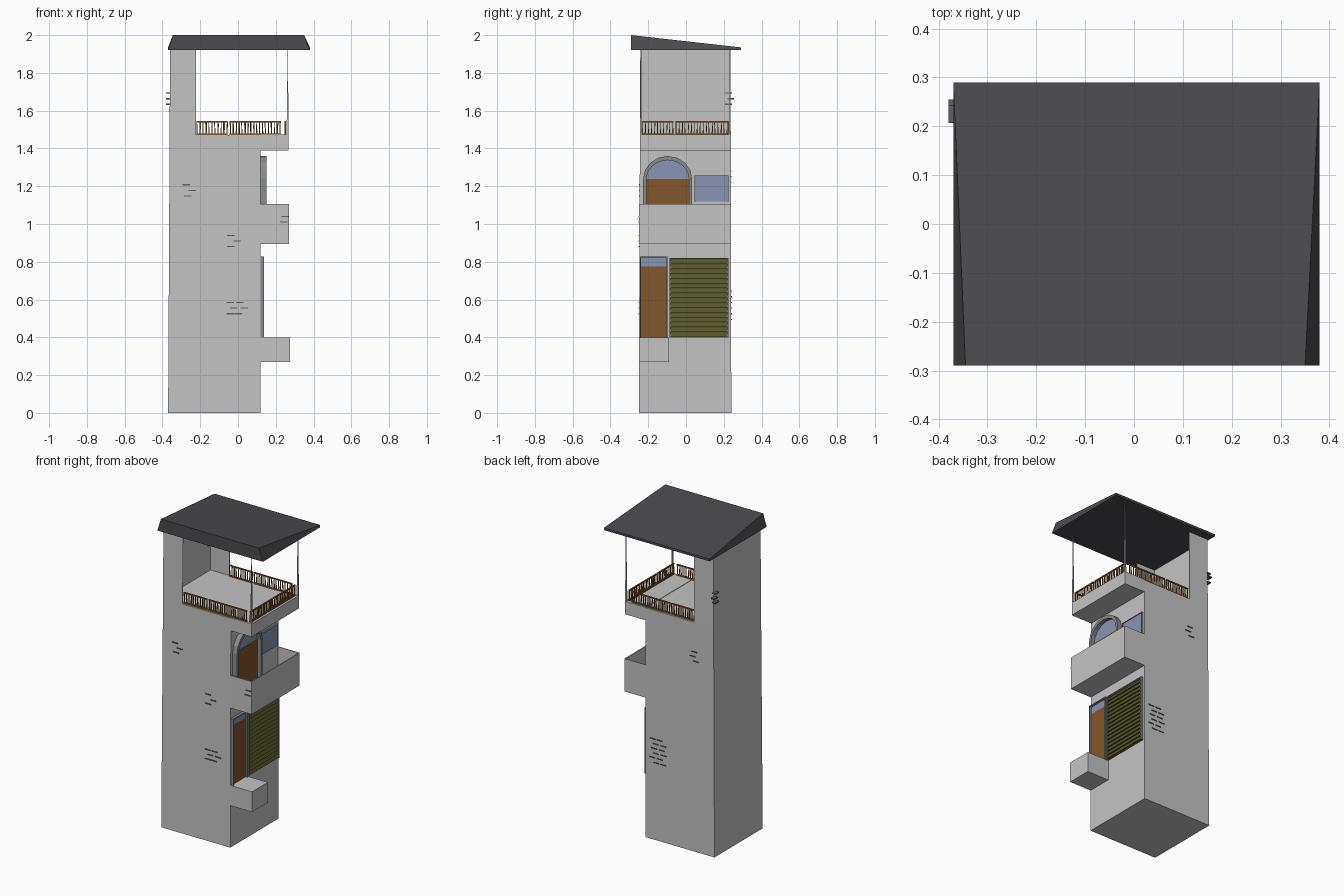
import bpy, bmesh, math, random
from mathutils import Matrix, Vector

if "Cube" in bpy.data.objects:
    bpy.data.objects.remove(bpy.data.objects["Cube"])

random.seed(4)


def mat(name, r, g, b):
    m = bpy.data.materials.new(name)
    m.diffuse_color = (r, g, b, 1)
    m.use_nodes = True
    m.node_tree.nodes["Principled BSDF"].inputs["Base Color"].default_value = m.diffuse_color
    return m


WALL = mat("wall grey", 0.55, 0.55, 0.55)
FRAME = mat("frame grey", 0.25, 0.26, 0.27)
ROOF = mat("roof charcoal", 0.07, 0.068, 0.078)
BRICK = mat("brick dark grey", 0.12, 0.12, 0.12)
DOOR = mat("door brown", 0.23, 0.095, 0.027)
RAIL = mat("railing brown", 0.27, 0.11, 0.02)
GLASS = mat("glass blue", 0.25, 0.30, 0.46)
SHUTTER = mat("shutter olive", 0.095, 0.095, 0.022)


def finish(name, bm, m):
    bmesh.ops.recalc_face_normals(bm, faces=bm.faces)
    me = bpy.data.meshes.new(name)
    bm.to_mesh(me)
    bm.free()
    me.materials.append(m)
    ob = bpy.data.objects.new(name, me)
    bpy.context.collection.objects.link(ob)
    return ob


def prism(bm, bot, top, z0, z1):
    """Tapered block; bot and top are (x0, x1, y0, y1)."""
    vs = []
    for (x0, x1, y0, y1), z in ((bot, z0), (top, z1)):
        vs += [bm.verts.new(p) for p in
               ((x0, y0, z), (x1, y0, z), (x1, y1, z), (x0, y1, z))]
    for f in ((3, 2, 1, 0), (4, 5, 6, 7), (0, 1, 5, 4),
              (1, 2, 6, 5), (2, 3, 7, 6), (3, 0, 4, 7)):
        bm.faces.new([vs[i] for i in f])
    return vs


def box(bm, x0, x1, y0, y1, z0, z1):
    return prism(bm, (x0, x1, y0, y1), (x0, x1, y0, y1), z0, z1)


def block(name, m, *dims):
    bm = bmesh.new()
    box(bm, *dims)
    return finish(name, bm, m)


def outline(name, m, pts, x0, x1):
    """Flat (y, z) outline extruded along x."""
    bm = bmesh.new()
    f = bm.faces.new([bm.verts.new((x0, y, z)) for y, z in pts])
    r = bmesh.ops.extrude_face_region(bm, geom=[f])
    bmesh.ops.translate(bm, vec=(x1 - x0, 0, 0),
                        verts=[v for v in r["geom"] if isinstance(v, bmesh.types.BMVert)])
    return finish(name, bm, m)


# tower body, slightly tapered
bm = bmesh.new()
prism(bm, (-0.37, 0.12, -0.25, 0.24), (-0.362, 0.12, -0.244, 0.237), 0, 1.47)
finish("tower_body", bm, WALL)

# thin C-shaped wall of the open top floor
bm = bmesh.new()
t = 0.004
prism(bm, (-0.362, -0.222, -0.244, -0.244 + t), (-0.36, -0.222, -0.242, -0.242 + t), 1.47, 1.93)
prism(bm, (-0.362, -0.222, 0.237 - t, 0.237), (-0.36, -0.222, 0.235 - t, 0.235), 1.47, 1.93)
prism(bm, (-0.362, -0.362 + t, -0.244, 0.237), (-0.36, -0.36 + t, -0.242, 0.235), 1.47, 1.93)
finish("top_wall", bm, WALL)

# terrace slab and entry step
block("terrace_slab", WALL, 0.12, 0.268, -0.244, 0.237, 1.39, 1.473)
block("entry_step", WALL, 0.12, 0.275, -0.25, -0.09, 0.27, 0.40)

# hollow balcony with thin parapet
bm = bmesh.new()
box(bm, 0.12, 0.271, -0.248, 0.239, 0.895, 0.905)
box(bm, 0.12, 0.271, -0.248, -0.243, 0.905, 1.105)
box(bm, 0.12, 0.271, 0.234, 0.239, 0.905, 1.105)
box(bm, 0.266, 0.271, -0.243, 0.234, 0.905, 1.105)
finish("balcony", bm, WALL)

# wedge roof, high at the front
bm = bmesh.new()
vs = prism(bm, (-0.37, 0.38, -0.29, 0.29), (-0.37, 0.38, -0.29, 0.29), 1.92, 1.935)
for v, x in ((vs[4], -0.345), (vs[5], 0.35)):
    v.co.x, v.co.z = x, 2.0
finish("roof", bm, ROOF)

# spindly roof posts
for side, y in (("front", -0.238), ("back", 0.232)):
    bm = bmesh.new()
    prism(bm, (0.257, 0.267, y - 0.005, y + 0.005),
          (0.263, 0.265, y - 0.001, y + 0.001), 1.47, 1.93)
    finish(side + "_roof_post", bm, WALL)


# railings: top rail, bottom rail, uneven spiky pickets
def railing(name, a, b):
    a, b = Vector(a), Vector(b)
    d = (b - a).normalized()
    length = (b - a).length
    bm = bmesh.new()
    gap = length * 0.38
    for s, e in ((0, gap - 0.005), (gap + 0.005, length)):
        box(bm, s, e, -0.004, 0.004, 0.066, 0.073)
        box(bm, s, e, -0.004, 0.004, 0, 0.008)
        n = round((e - s) / 0.0165)
        for i in range(n + 1):
            u = s + 0.004 + (e - s - 0.008) * i / n
            w = random.uniform(0.002, 0.004)
            k = u + random.uniform(-0.004, 0.004)
            prism(bm, (u - w, u + w, -0.003, 0.003),
                  (k - 0.0015, k + 0.0015, -0.003, 0.003), 0, 0.068)
    bm.transform(Matrix.Translation((a.x, a.y, 1.471)) @
                 Matrix.Rotation(math.atan2(d.y, d.x), 4, 'Z'))
    finish(name, bm, RAIL)


railing("front_railing", (-0.22, -0.233), (0.228, -0.233))
railing("back_railing", (-0.22, 0.225), (0.228, 0.225))
railing("right_railing", (0.25, -0.235), (0.25, 0.222))


# rectangular frame on the +x wall
def frame(name, m, y0, y1, z0, z1, w, x1):
    bm = bmesh.new()
    box(bm, 0.12, x1, y0, y0 + w, z0, z1)
    box(bm, 0.12, x1, y1 - w, y1, z0, z1)
    box(bm, 0.12, x1, y0 + w, y1 - w, z1 - w, z1)
    finish(name, bm, m)


# lower door with transom
frame("lower_door_frame", FRAME, -0.243, -0.098, 0.40, 0.827, 0.006, 0.138)
block("lower_door", DOOR, 0.12, 0.126, -0.237, -0.104, 0.40, 0.775)
block("lower_transom", GLASS, 0.12, 0.125, -0.237, -0.104, 0.775, 0.821)

# slatted shutter
frame("shutter_frame", FRAME, -0.088, 0.226, 0.40, 0.82, 0.006, 0.138)
block("shutter_panel", SHUTTER, 0.12, 0.124, -0.082, 0.22, 0.40, 0.814)
bm = bmesh.new()
for i in range(16):
    z = 0.403 + i * 0.0257
    prism(bm, (0.128, 0.136, -0.082, 0.22), (0.124, 0.127, -0.082, 0.22), z, z + 0.021)
finish("shutter_slats", bm, SHUTTER)

# arched upper door
CY, CZ = -0.097, 1.238


def arch(r, h, n=8):
    return [(CY + r * math.cos(math.pi * i / n), CZ + h * math.sin(math.pi * i / n))
            for i in range(n + 1)]


bm = bmesh.new()
rings = []
for x in (0.12, 0.152):
    for r, h in ((0.13, 0.122), (0.113, 0.1)):
        pts = [(CY + r, 0.905)] + arch(r, h) + [(CY - r, 0.905)]
        rings.append([bm.verts.new((x, y, z)) for y, z in pts])
for a, b in ((0, 1), (2, 3), (0, 2), (1, 3)):
    for i in range(len(rings[0]) - 1):
        bm.faces.new((rings[a][i], rings[a][i + 1], rings[b][i + 1], rings[b][i]))
finish("arch_frame", bm, FRAME)
block("arch_door", DOOR, 0.12, 0.128, CY - 0.113, CY + 0.113, 0.905, CZ)
outline("arch_glass", GLASS, arch(0.113, 0.1), 0.12, 0.126)

# upper window
frame("window_frame", FRAME, 0.046, 0.225, 1.117, 1.258, 0.004, 0.13)
block("window_pane", GLASS, 0.12, 0.126, 0.05, 0.221, 1.12, 1.254)


# patches of exposed bricks: (x, z) centre, rows, columns
def bricks(name, x, z, y, rows, cols):
    bm = bmesh.new()
    for r in range(rows):
        for c in range(cols):
            u = x + (c - (cols - 1) / 2) * 0.055 + (r % 2) * 0.02 + random.uniform(-0.008, 0.008)
            w = z + (r - (rows - 1) / 2) * 0.03
            box(bm, u - 0.02, u + 0.02, y - 0.004, y + 0.004, w - 0.003, w + 0.003)
    finish(name, bm, BRICK)


bricks("front_bricks_high", -0.27, 1.178, -0.246, 3, 1)
bricks("front_bricks_mid", -0.03, 0.91, -0.247, 3, 1)
bricks("front_bricks_low", -0.02, 0.555, -0.248, 3, 2)
bricks("balcony_bricks", 0.235, 1.025, -0.248, 2, 1)
bricks("back_bricks_low", 0.02, 0.57, 0.239, 6, 2)
bricks("back_bricks_mid", -0.23, 1.25, 0.238, 3, 1)
# corner bricks on the left wall near the back
bm = bmesh.new()
for i in range(3):
    y = 0.225 + 0.012 * (i % 2)
    box(bm, -0.38, -0.355, y - 0.018, y + 0.018, 1.63 + i * 0.03, 1.637 + i * 0.03)
finish("corner_bricks", bm, BRICK)
